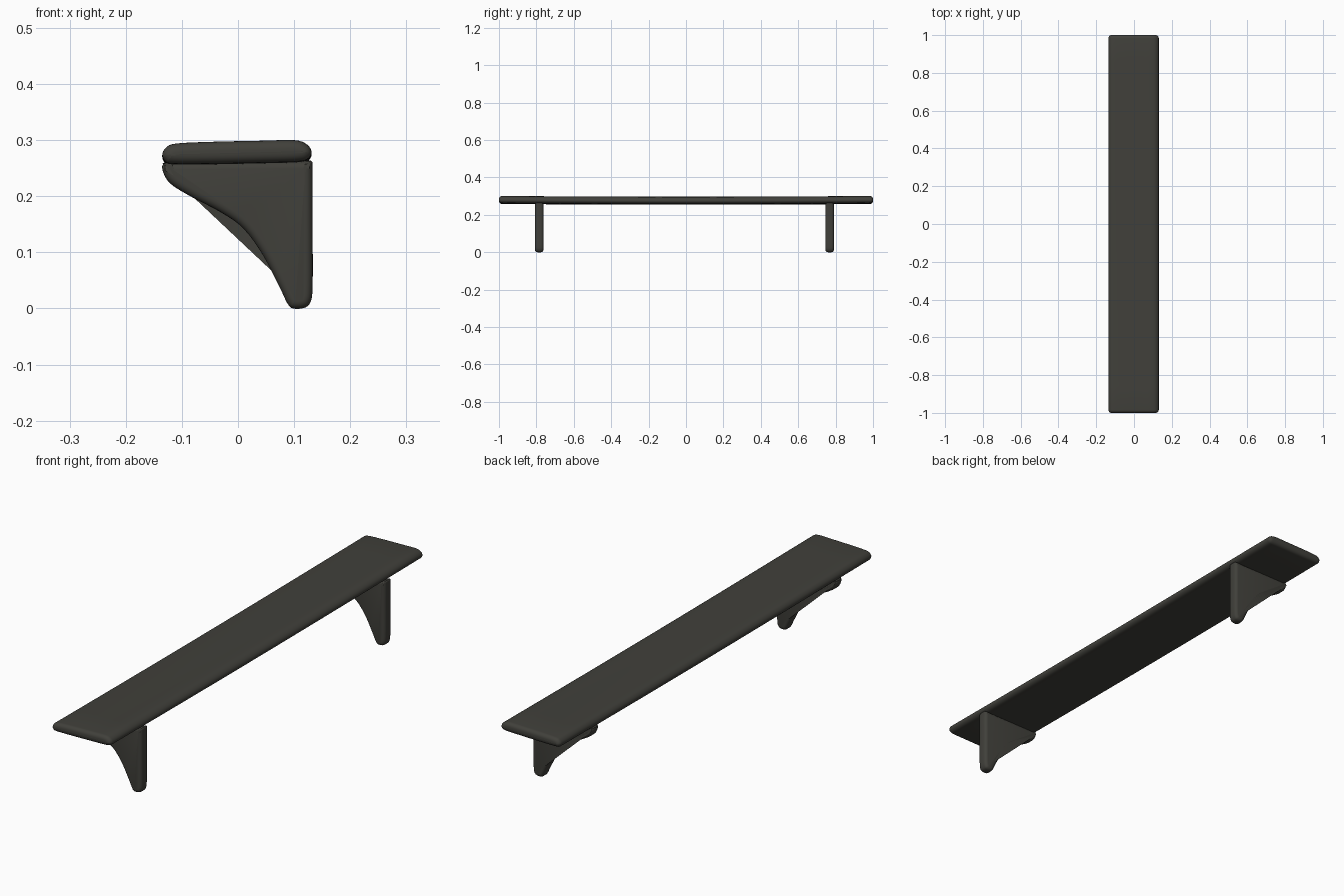
import bpy, bmesh, math
from mathutils import Vector

if "Cube" in bpy.data.objects:
    bpy.data.objects.remove(bpy.data.objects["Cube"])

mat = bpy.data.materials.new("dark charcoal")
mat.diffuse_color = (0.052, 0.051, 0.043, 1)
mat.use_nodes = True
mat.node_tree.nodes["Principled BSDF"].inputs["Base Color"].default_value = mat.diffuse_color


def smooth_path(pts, n=4):
    """Closed Catmull-Rom curve through the points."""
    out, k = [], len(pts)
    for i in range(k):
        a, b, c, d = (Vector(pts[(i + j) % k]) for j in (-1, 0, 1, 2))
        for s in range(n):
            t = s / n
            out.append(0.5 * (2 * b + (c - a) * t + (2 * a - 5 * b + 4 * c - d) * t * t
                              + (3 * b - a - 3 * c + d) * t ** 3))
    return out


def inset(pts, dist):
    """Move a counter-clockwise outline inwards."""
    out = []
    for i, p in enumerate(pts):
        e1 = (p - pts[i - 1]).normalized()
        e2 = (pts[(i + 1) % len(pts)] - p).normalized()
        n1, n2 = Vector((-e1.y, e1.x)), Vector((-e2.y, e2.x))
        out.append(p + (n1 + n2) * dist / max(1 + n1.dot(n2), 0.6))
    return out


def rounded_slab(name, outline, y0, y1, r, spans=1, sag=0.0):
    """Extrude an xz outline along y with rounded ends."""
    arc = [(r * (1 - math.sin(a)), r * (1 - math.cos(a)))
           for a in (math.pi / 2 * i / 5 for i in range(6))]
    stations = [(y0 + b, a) for b, a in ((r - x, r - y) for x, y in arc)]
    stations = [(y0 + r * (1 - math.cos(t)), r * (1 - math.sin(t)))
                for t in (math.pi / 2 * i / 5 for i in range(6))]
    mids = [(y0 + r + (y1 - y0 - 2 * r) * i / spans, 0) for i in range(1, spans)]
    stations += mids + [(y0 + y1 - y, d) for y, d in reversed(stations)]
    bm = bmesh.new()
    rings = []
    for y, d in stations:
        dz = -sag * math.cos(math.pi * y / 2)
        rings.append([bm.verts.new((p.x, y, p.y + dz)) for p in inset(outline, d)])
    k = len(outline)
    for a, b in zip(rings, rings[1:]):
        for i in range(k):
            j = (i + 1) % k
            bm.faces.new((a[i], a[j], b[j], b[i]))
    bm.faces.new(rings[0])
    bm.faces.new(rings[-1][::-1])
    bmesh.ops.recalc_face_normals(bm, faces=bm.faces)
    me = bpy.data.meshes.new(name)
    bm.to_mesh(me)
    bm.free()
    ob = bpy.data.objects.new(name, me)
    bpy.context.collection.objects.link(ob)
    me.materials.append(mat)
    bpy.ops.object.select_all(action='DESELECT')
    ob.select_set(True)
    bpy.context.view_layer.objects.active = ob
    bpy.ops.object.shade_smooth_by_angle(angle=math.radians(40))
    return ob


# shelf board: slightly tilted, softly rounded plank
board = smooth_path([(-0.115, 0.258), (-0.05, 0.258), (0.05, 0.26), (0.108, 0.262),
                     (0.126, 0.268), (0.131, 0.28), (0.122, 0.293), (0.1, 0.3),
                     (0.04, 0.299), (-0.05, 0.297), (-0.11, 0.294), (-0.128, 0.287),
                     (-0.135, 0.274), (-0.129, 0.262)])
rounded_slab("shelf_board", board, -1, 1, 0.016, spans=16, sag=0.004)

# brackets: tapering supports with an S-curved inner edge
bracket = smooth_path([(0.098, 0.0), (0.118, 0.001), (0.129, 0.011), (0.133, 0.04),
                       (0.133, 0.15), (0.133, 0.245), (0.131, 0.262), (0.115, 0.263),
                       (0.0, 0.262), (-0.12, 0.26), (-0.134, 0.256), (-0.133, 0.242),
                       (-0.12, 0.222), (-0.085, 0.2), (-0.03, 0.171), (0.01, 0.142),
                       (0.045, 0.094), (0.075, 0.036), (0.088, 0.009)])
for name, y in (("front_bracket", -0.785), ("back_bracket", 0.768)):
    rounded_slab(name, bracket, y - 0.023, y + 0.023, 0.014)
